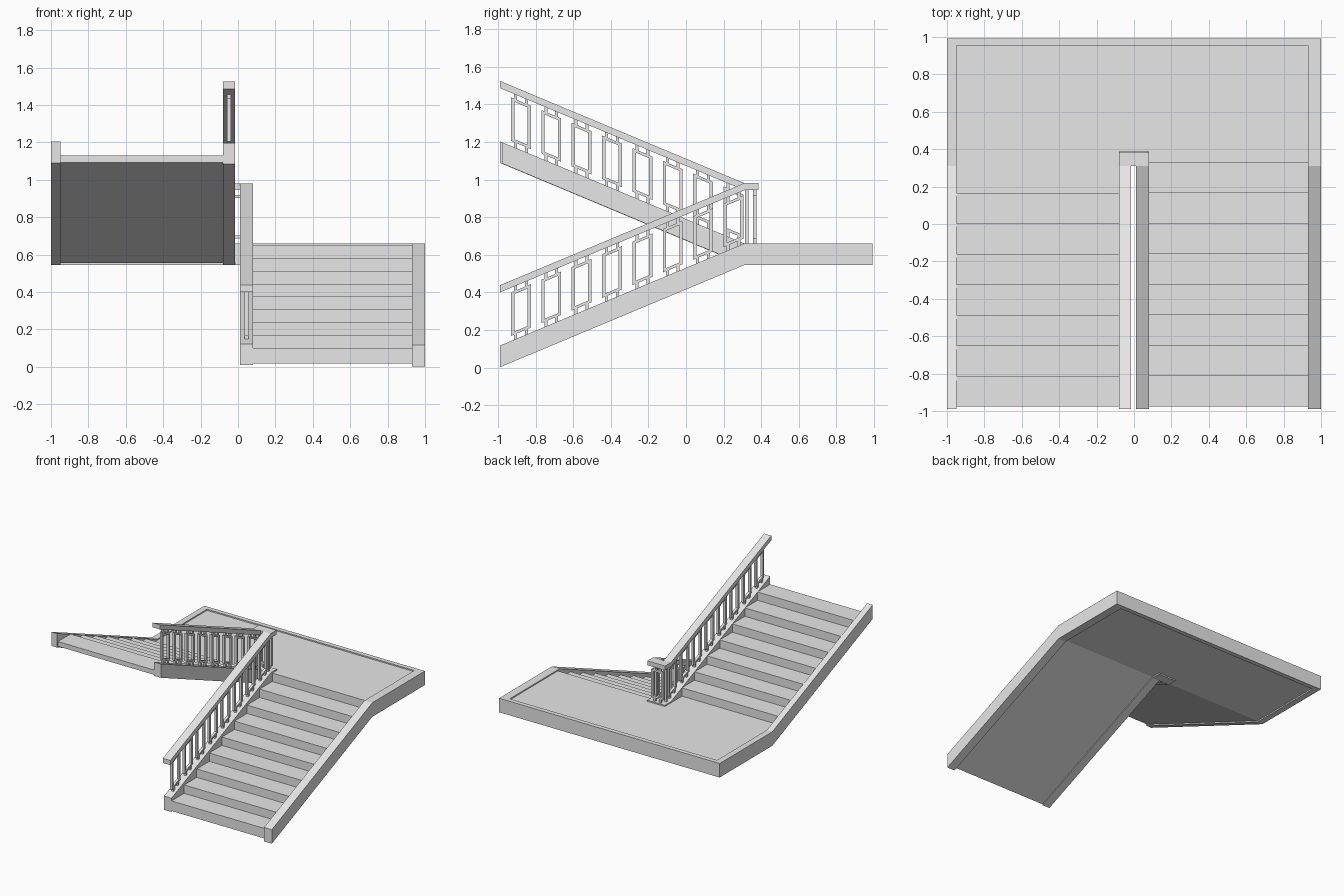
import bpy, bmesh

cube = bpy.data.objects.get("Cube")
if cube:
    bpy.data.objects.remove(cube, do_unlink=True)

grey = bpy.data.materials.new("plain_grey")
grey.use_nodes = True
grey.diffuse_color = (0.8, 0.8, 0.8, 1)
grey.node_tree.nodes["Principled BSDF"].inputs["Base Color"].default_value = (0.8, 0.8, 0.8, 1)

FRONT, TURN, BACK = -0.99, 0.31, 0.992
INNER_FRONT = -0.975
RISE, GOING = 0.0687, 0.163
SLOPE = 0.418
FLOOR = 0.65


def add_prism(bm, x0, x1, pts):
    """Extrude a (y, z) outline from x0 to x1."""
    face = bm.faces.new([bm.verts.new((x0, y, z)) for y, z in pts])
    ext = bmesh.ops.extrude_face_region(bm, geom=[face])["geom"]
    moved = [v for v in ext if isinstance(v, bmesh.types.BMVert)]
    bmesh.ops.translate(bm, verts=moved, vec=(x1 - x0, 0, 0))


def finish(name, bm):
    bmesh.ops.recalc_face_normals(bm, faces=bm.faces[:])
    mesh = bpy.data.meshes.new(name)
    bm.to_mesh(mesh)
    bm.free()
    mesh.materials.append(grey)
    obj = bpy.data.objects.new(name, mesh)
    bpy.context.collection.objects.link(obj)
    return obj


def prism(name, x0, x1, pts):
    bm = bmesh.new()
    add_prism(bm, x0, x1, pts)
    return finish(name, bm)


def box_pts(y0, y1, z0, z1):
    return [(y0, z0), (y1, z0), (y1, z1), (y0, z1)]


def line(y, z_turn, up):
    """Height of a sloped line that passes z_turn at the landing; up is +1 or -1."""
    return z_turn + up * SLOPE * (TURN - y)


def band(y0, y1, z0, z1, up):
    """Sloped strip with vertical ends."""
    return [(y0, line(y0, z0, up)), (y1, line(y1, z0, up)),
            (y1, line(y1, z1, up)), (y0, line(y0, z1, up))]


# Outer stringers, each running on along the landing side
for name, x0, x1, up in (("lower_outer_stringer", 0.93, 1.0, -1),
                         ("upper_outer_stringer", -1.0, -0.95, 1)):
    prism(name, x0, x1, [(FRONT, line(FRONT, 0.545, up)), (TURN, 0.545), (BACK, 0.545),
                         (BACK, 0.66), (TURN, 0.66), (FRONT, line(FRONT, 0.66, up))])

# Landing slab, back rim and block at the turn
prism("landing_floor", -0.95, 0.93, box_pts(0.33, 0.955, 0.555, FLOOR))
prism("landing_back_rim", -0.95, 0.93, box_pts(0.955, BACK, 0.545, 0.66))
prism("turn_block", -0.08, 0.08, box_pts(TURN, 0.388, 0.545, 0.66))

# Lower flight: sawtooth top, sloped underside
steps = []
for k in range(8):
    y, z = INNER_FRONT + GOING * k, FLOOR - RISE * (8 - k)
    steps += [(y, z), (y + GOING, z)]
prism("lower_flight", 0.08, 0.93,
      steps + [(0.33, 0.555), (TURN, 0.555), (INNER_FRONT, line(INNER_FRONT, 0.555, -1))])

# Upper flight, climbing back towards the front
steps = [(0.33, FLOOR)]
for k in range(7):
    y = 0.166 - GOING * k
    steps += [(y, FLOOR + RISE * k), (y, FLOOR + RISE * (k + 1))]
steps.append((INNER_FRONT, FLOOR + RISE * 7))
prism("upper_flight", -0.95, -0.08,
      steps + [(INNER_FRONT, line(INNER_FRONT, 0.555, 1)), (TURN, 0.555), (0.33, 0.555)])

# Inner stringers, handrails and framed balusters for both flights
BAR = 0.018
for flight, x0, x1, up in (("lower", 0.012, 0.08, -1), ("upper", -0.08, -0.015, 1)):
    prism(flight + "_inner_stringer", x0, x1, band(INNER_FRONT, TURN, 0.547, 0.66, up))
    prism(flight + "_handrail", x0, x1, band(FRONT, TURN, 0.943, 0.981, up))
    mid = (x0 + x1) / 2
    bm = bmesh.new()
    for k in range(8):
        c = -0.878 + 0.1615 * k
        a, b = c - 0.053, c + 0.053
        parts = [band(a, a + BAR, 0.687, 0.918, up), band(b - BAR, b, 0.687, 0.918, up),
                 band(a + BAR, b - BAR, 0.687, 0.703, up),
                 band(a + BAR, b - BAR, 0.902, 0.918, up)]
        for s in (c - 0.029, c + 0.029):
            parts += [band(s - 0.008, s + 0.008, 0.655, 0.69, up),
                      band(s - 0.008, s + 0.008, 0.915, 0.95, up)]
        for pts in parts:
            add_prism(bm, mid - 0.01, mid + 0.01, pts)
    finish(flight + "_balusters", bm)

# Handrail and baluster frame across the turn
prism("turn_handrail", -0.08, 0.08, box_pts(TURN, 0.385, 0.945, 0.981))
bm = bmesh.new()
y0, y1 = 0.356, 0.374
for side in (-1, 1):
    x = 0.045 * side
    add_prism(bm, x - 0.009, x + 0.009, box_pts(y0, y1, 0.687, 0.918))
    add_prism(bm, x - 0.009, x + 0.009, box_pts(0.315, 0.331, 0.655, 0.95))
    s = 0.025 * side
    for z in (0.655, 0.915):
        add_prism(bm, s - 0.008, s + 0.008, box_pts(y0, y1, z, z + 0.035))
for z in (0.687, 0.902):
    add_prism(bm, -0.036, 0.036, box_pts(y0, y1, z, z + 0.016))
finish("turn_balusters", bm)
